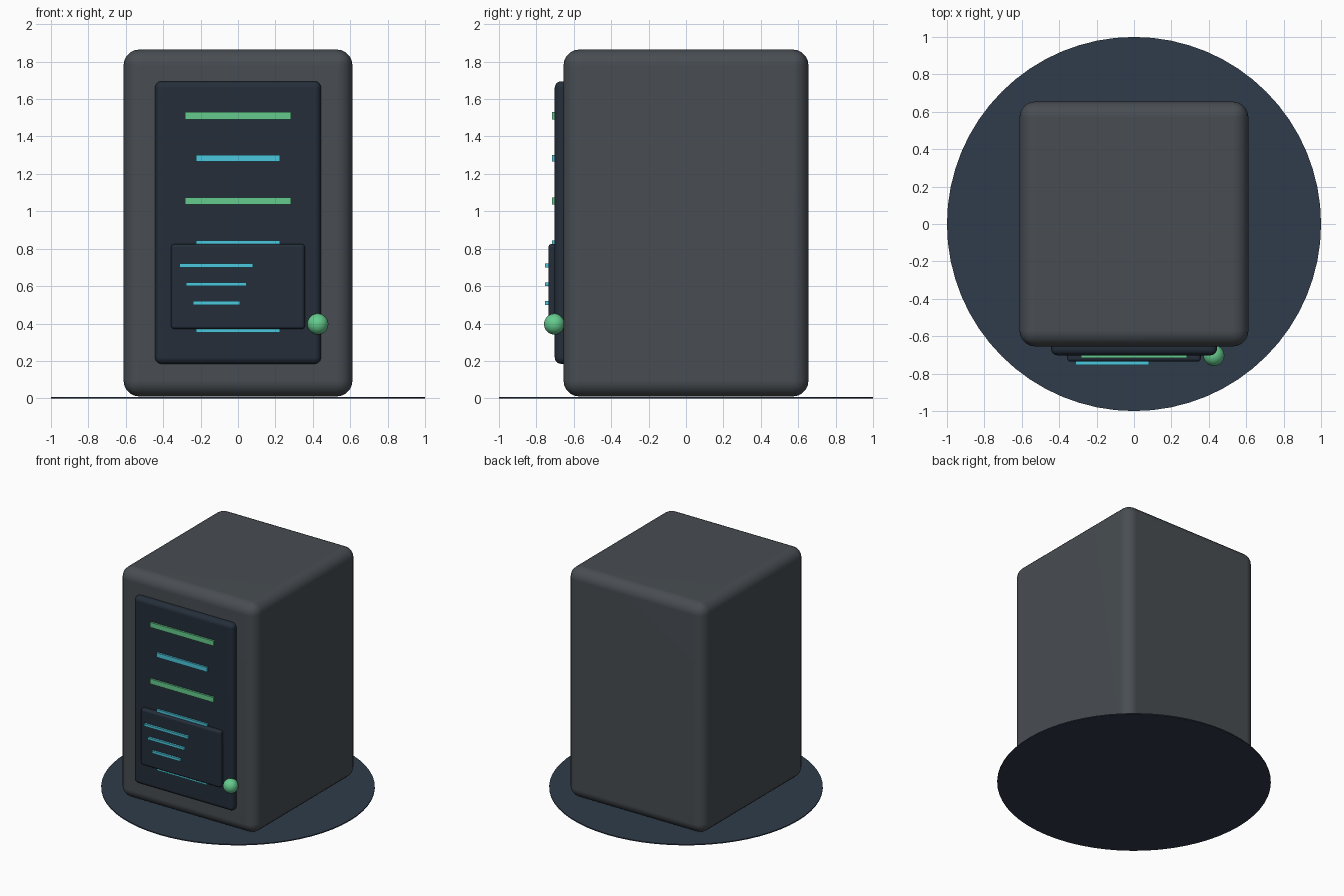
import bpy, math

if "Cube" in bpy.data.objects:
    bpy.data.objects.remove(bpy.data.objects["Cube"])


def colour(name, rgb):
    m = bpy.data.materials.new(name)
    m.diffuse_color = (*rgb, 1)
    m.use_nodes = True
    m.node_tree.nodes["Principled BSDF"].inputs["Base Color"].default_value = m.diffuse_color
    return m


GREY = colour("casing_grey", (0.065, 0.075, 0.085))
NAVY = colour("panel_navy", (0.018, 0.027, 0.042))
SLATE = colour("base_slate", (0.028, 0.045, 0.07))
GREEN = colour("light_green", (0.13, 0.6, 0.27))
CYAN = colour("light_cyan", (0.07, 0.57, 0.72))


def box(name, x, y, z, mat, bevel=0):
    """Box from (min, max) ranges, with optional rounded edges."""
    bpy.ops.mesh.primitive_cube_add(size=1, location=[(a + b) / 2 for a, b in (x, y, z)])
    o = bpy.context.object
    o.name = name
    o.scale = [b - a for a, b in (x, y, z)]
    bpy.ops.object.transform_apply(location=False, rotation=False, scale=True)
    o.data.materials.append(mat)
    if bevel:
        mod = o.modifiers.new("rounding", 'BEVEL')
        mod.width = bevel
        mod.segments = 5
        for p in o.data.polygons:
            p.use_smooth = True
        wn = o.modifiers.new("normals", 'WEIGHTED_NORMAL')
        wn.keep_sharp = True
    return o


# Flat round base
bpy.ops.mesh.primitive_cylinder_add(vertices=64, radius=1, depth=0.008, location=(0, 0, 0.004))
base = bpy.context.object
base.name = "round_base"
base.data.materials.append(SLATE)

# Cabinet and front panels
box("cabinet", (-0.612, 0.612), (-0.655, 0.655), (0.01, 1.865), GREY, 0.085)
box("front_panel", (-0.444, 0.444), (-0.702, -0.61), (0.184, 1.695), NAVY, 0.035)
box("small_screen", (-0.357, 0.357), (-0.736, -0.68), (0.37, 0.825), NAVY, 0.018)

# Alternating light bars on the front panel
for i in range(6):
    z = 1.511 - i * 0.228
    w, h, mat = ((0.225, 0.018, CYAN) if i % 2 else (0.283, 0.02, GREEN))
    box(f"light_bar_{i + 1}", (-w, w), (-0.717, -0.692), (z - h, z + h), mat)

# Thin lines on the small screen
for i, (x0, x1) in enumerate([(-0.313, 0.08), (-0.278, 0.045), (-0.241, 0.01)]):
    z = 0.71 - i * 0.1
    box(f"screen_line_{i + 1}", (x0, x1), (-0.753, -0.73), (z - 0.01, z + 0.01), CYAN)

# Status lamp
bpy.ops.mesh.primitive_uv_sphere_add(segments=32, ring_count=16, radius=0.056,
                                     location=(0.427, -0.703, 0.397))
lamp = bpy.context.object
lamp.name = "status_lamp"
lamp.data.materials.append(GREEN)
bpy.ops.object.shade_smooth()
